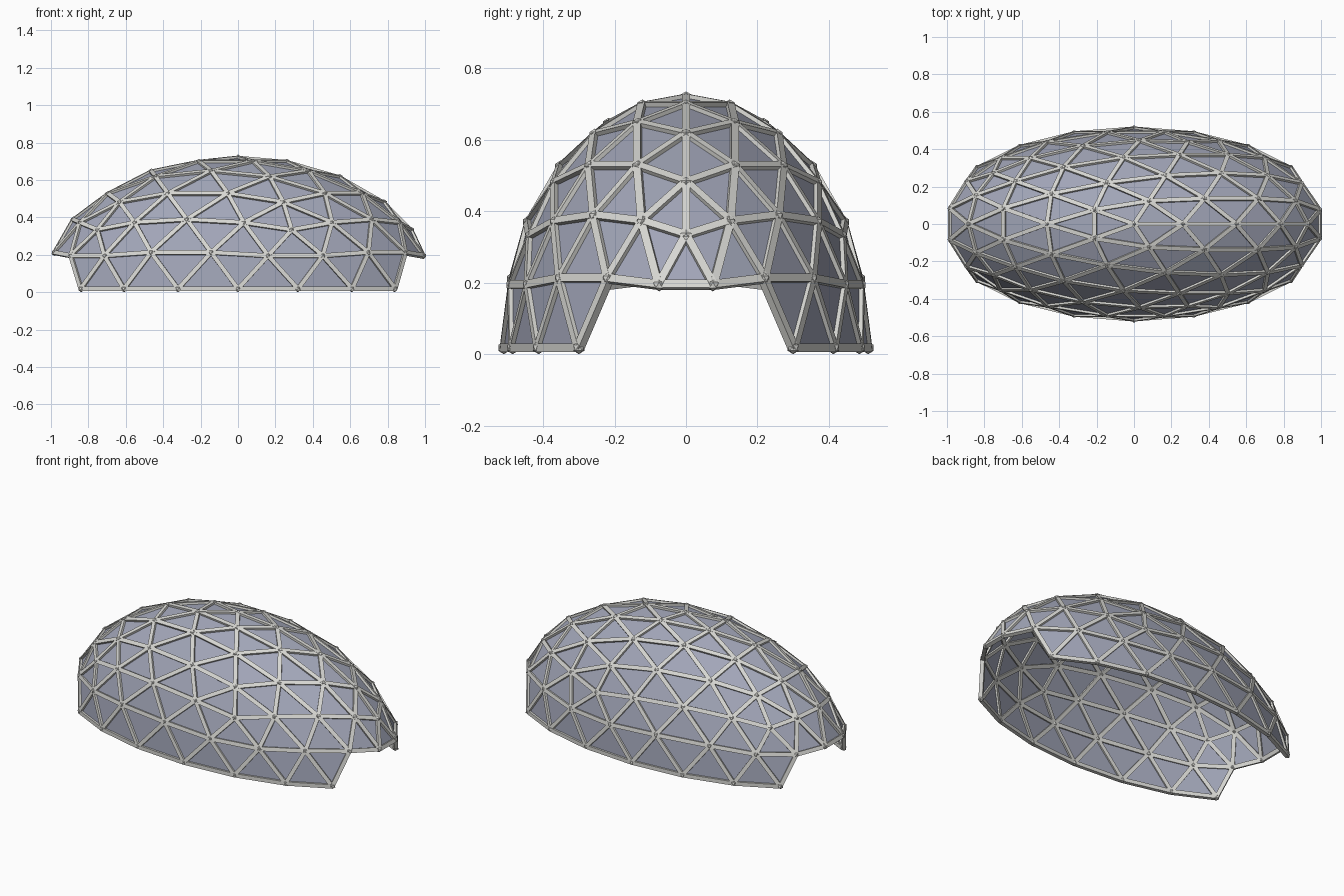
import bpy
import bmesh
from mathutils import Matrix, Vector

if "Cube" in bpy.data.objects:
    bpy.data.objects.remove(bpy.data.objects["Cube"], do_unlink=True)

SIZE = Vector((1.035, 0.51, 0.70))   # half axes of the shell
BASE = 0.018                         # height of the ground ring
WIDTH, DEPTH, HUB = 0.023, 0.022, 0.018


def material(name, rgb):
    m = bpy.data.materials.new(name)
    m.use_nodes = True
    m.diffuse_color = (*rgb, 1)
    m.node_tree.nodes["Principled BSDF"].inputs["Base Color"].default_value = (*rgb, 1)
    return m


def finish(bm, name, mat):
    mesh = bpy.data.meshes.new(name)
    bm.to_mesh(mesh)
    bm.free()
    mesh.materials.append(mat)
    obj = bpy.data.objects.new(name, mesh)
    bpy.context.collection.objects.link(obj)
    return obj


panel_mat = material("blue grey panel", (0.36, 0.38, 0.48))
frame_mat = material("light grey frame", (0.68, 0.68, 0.65))

# Geodesic shell: each icosahedron edge split in four, pushed onto a sphere
shell = bmesh.new()
bmesh.ops.create_icosphere(shell, subdivisions=1, radius=1)
bmesh.ops.subdivide_edges(shell, edges=shell.edges[:], cuts=3, use_grid_fill=True)
for v in shell.verts:
    v.co.normalize()

# Keep the upper half and open an archway at each end
cut = [v for v in shell.verts
       if v.co.z < -0.02 or (v.co.z < 0.02 and abs(v.co.x) > 0.9)]
bmesh.ops.delete(shell, geom=cut, context='VERTS')

# Stretch into an ellipsoid
normal = {}
for v in shell.verts:
    normal[v] = Vector(c / s for c, s in zip(v.co, SIZE)).normalized()
    v.co = v.co * SIZE + Vector((0, 0, BASE))

# Struts: square beams turned to face outwards
struts = bmesh.new()
for e in shell.edges:
    a, b = e.verts
    along = (b.co - a.co).normalized()
    out = normal[a] + normal[b]
    out = (out - along * out.dot(along)).normalized()
    turn = Matrix((along, out.cross(along), out)).transposed().to_4x4()
    scale = Matrix.Diagonal((e.calc_length(), WIDTH, DEPTH, 1))
    place = Matrix.Translation((a.co + b.co) / 2)
    bmesh.ops.create_cube(struts, size=1, matrix=place @ turn @ scale)
finish(struts, "frame_struts", frame_mat)

# Hubs where the struts meet
hubs = bmesh.new()
for v in shell.verts:
    bmesh.ops.create_icosphere(hubs, subdivisions=1, radius=HUB,
                               matrix=Matrix.Translation(v.co))
finish(hubs, "frame_hubs", frame_mat)

# Flat triangular panels
finish(shell, "shell_panels", panel_mat)
